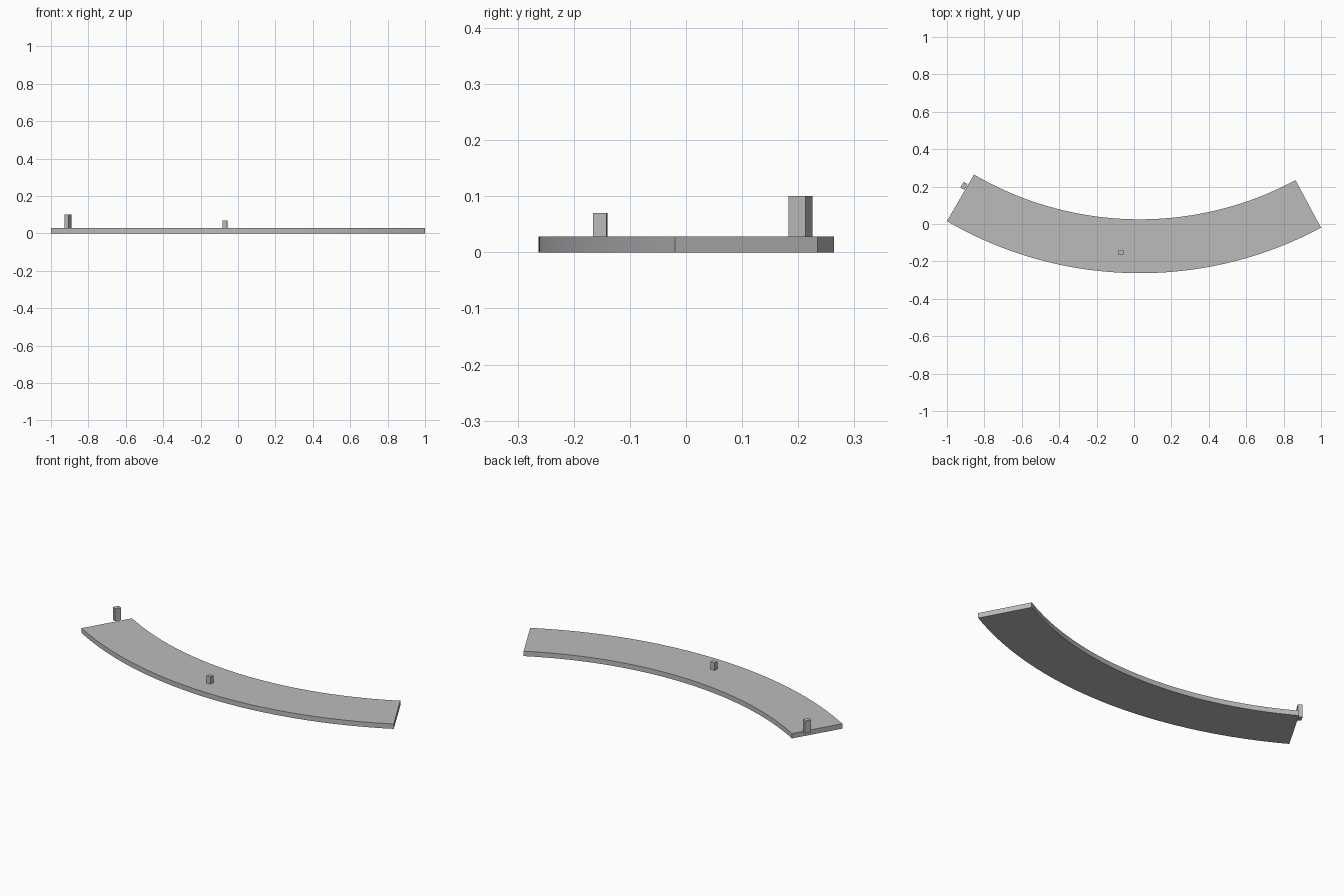
import bpy
import bmesh
from math import radians, sin, cos
from mathutils import Vector, Matrix

cube = bpy.data.objects.get("Cube")
if cube:
    bpy.data.objects.remove(cube, do_unlink=True)

# Single neutral grey
grey = bpy.data.materials.new("neutral grey")
grey.use_nodes = True
colour = (0.5, 0.5, 0.5, 1)
grey.diffuse_color = colour
grey.node_tree.nodes["Principled BSDF"].inputs["Base Color"].default_value = colour

CENTRE = Vector((0.031, 1.787, 0))      # centre of the curve
OUTER, INNER = 2.05, 1.762
START, END = radians(-30.2), radians(28.2)
THICK = 0.028
STEPS = 48


def add_object(name, bm):
    bmesh.ops.recalc_face_normals(bm, faces=bm.faces)
    mesh = bpy.data.meshes.new(name)
    bm.to_mesh(mesh)
    bm.free()
    mesh.materials.append(grey)
    obj = bpy.data.objects.new(name, mesh)
    bpy.context.collection.objects.link(obj)
    return obj


def on_arc(radius, angle, z):
    return CENTRE + Vector((radius * sin(angle), -radius * cos(angle), z))


# Curved slab: a rectangular section swept along the arc
bm = bmesh.new()
sections = []
for i in range(STEPS + 1):
    angle = START + (END - START) * i / STEPS
    corners = ((OUTER, 0), (INNER, 0), (INNER, THICK), (OUTER, THICK))
    sections.append([bm.verts.new(on_arc(r, angle, z)) for r, z in corners])
for a, b in zip(sections, sections[1:]):
    for k in range(4):
        n = (k + 1) % 4
        bm.faces.new((a[k], a[n], b[n], b[k]))
bm.faces.new(sections[0])
bm.faces.new(sections[-1])
slab = add_object("curved_slab", bm)
bpy.context.view_layer.objects.active = slab
slab.select_set(True)
bpy.ops.object.shade_smooth_by_angle(angle=radians(30))
slab.select_set(False)


def post(name, x, y, width, depth, top, turn):
    """Square-edged post standing at slab-top height."""
    height = top - THICK
    place = (Matrix.Translation((x, y, THICK + height / 2))
             @ Matrix.Rotation(radians(turn), 4, "Z")
             @ Matrix.Diagonal((width, depth, height, 1)))
    bm = bmesh.new()
    bmesh.ops.create_cube(bm, size=1, matrix=place)
    return add_object(name, bm)


# Tall post beside the right end, short post on the slab
post("end_post", -0.909, 0.204, 0.035, 0.024, 0.1, 60)
post("middle_post", -0.07, -0.153, 0.026, 0.024, 0.07, -3)
